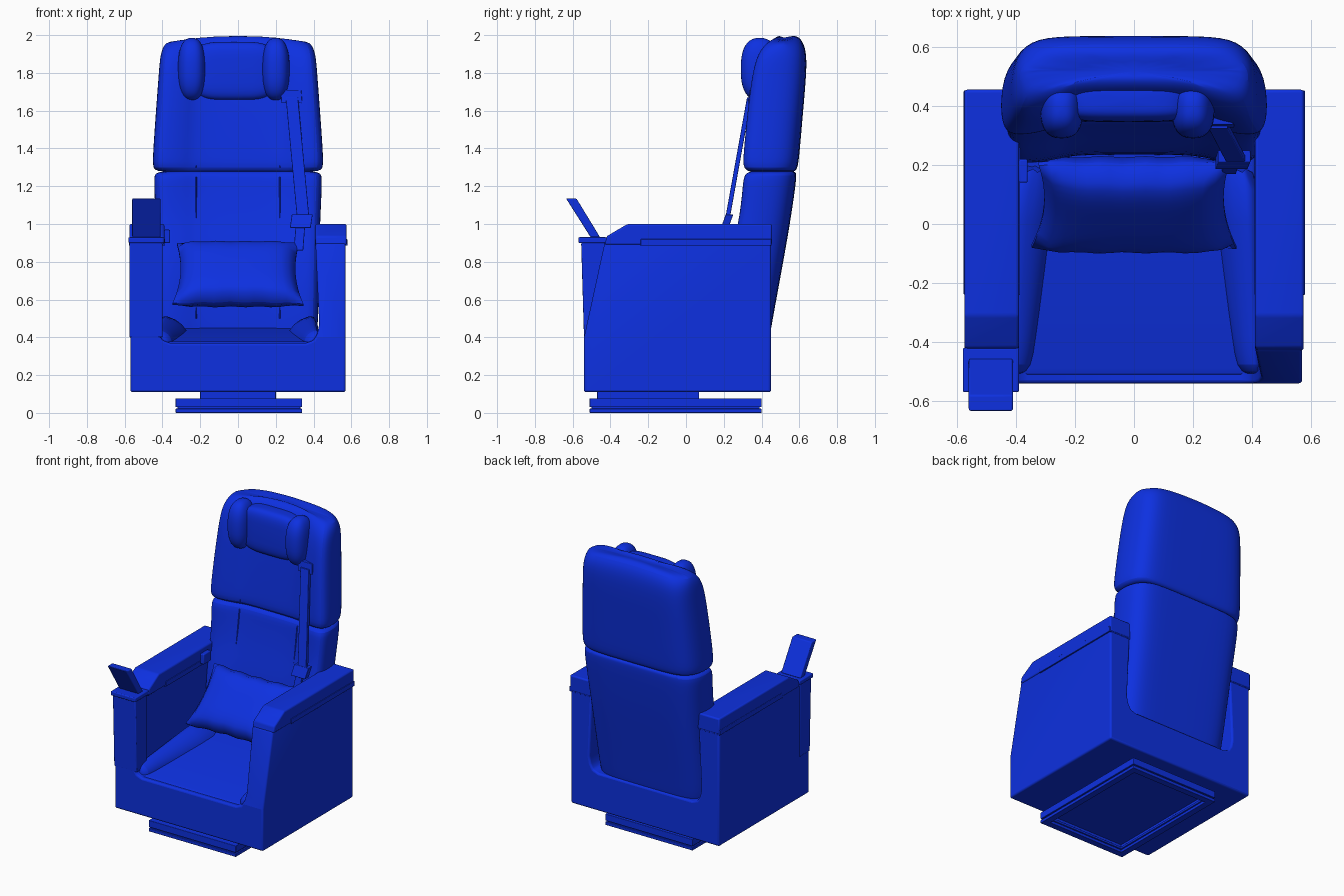
import bpy, bmesh, math
from mathutils import Vector

if "Cube" in bpy.data.objects:
    bpy.data.objects.remove(bpy.data.objects["Cube"])

COLOR = (0.004, 0.03, 0.75, 1)
blue = bpy.data.materials.new("bright_blue")
blue.use_nodes = True
blue.diffuse_color = COLOR
blue.node_tree.nodes["Principled BSDF"].inputs["Base Color"].default_value = COLOR


def finish(name, bm, bevel=0, subsurf=0, smooth=True):
    bmesh.ops.recalc_face_normals(bm, faces=bm.faces)
    me = bpy.data.meshes.new(name)
    bm.to_mesh(me)
    bm.free()
    me.materials.append(blue)
    ob = bpy.data.objects.new(name, me)
    bpy.context.collection.objects.link(ob)
    bpy.ops.object.select_all(action="DESELECT")
    ob.select_set(True)
    bpy.context.view_layer.objects.active = ob
    if smooth:
        bpy.ops.object.shade_smooth_by_angle(angle=math.radians(40))
    if bevel:
        m = ob.modifiers.new("bevel", "BEVEL")
        m.width, m.segments, m.limit_method = bevel, 3, "ANGLE"
    if subsurf:
        m = ob.modifiers.new("subsurf", "SUBSURF")
        m.levels = m.render_levels = subsurf
    return ob


def loft(name, rings, **kw):
    """Skin closed rings of equal length and cap both ends."""
    bm = bmesh.new()
    vs = [[bm.verts.new(p) for p in r] for r in rings]
    n = len(vs[0])
    for a, b in zip(vs, vs[1:]):
        for i in range(n):
            j = (i + 1) % n
            bm.faces.new((a[i], a[j], b[j], b[i]))
    bm.faces.new(vs[0])
    bm.faces.new(vs[-1])
    return finish(name, bm, **kw)


def box(name, x0, x1, y0, y1, z0, z1, bevel=0.006):
    ring = lambda z: [(x0, y0, z), (x1, y0, z), (x1, y1, z), (x0, y1, z)]
    return loft(name, [ring(z0), ring(z1)], bevel=bevel)


def side_prism(name, x0, x1, profile, bevel=0.01):
    return loft(name, [[(x, y, z) for y, z in profile] for x in (x0, x1)], bevel=bevel)


def ellipsoid(name, center, size, power=1.0):
    bm = bmesh.new()
    bmesh.ops.create_uvsphere(bm, u_segments=32, v_segments=20, radius=1)
    for v in bm.verts:
        v.co = Vector([c + s * math.copysign(abs(k) ** power, k)
                       for c, s, k in zip(center, size, v.co)])
    return finish(name, bm)


# Shell: U-shaped tub with a raked front on the left arm
half = [(0.57, 0.11), (0.57, 0.9), (0.41, 0.9), (0.43, 0.47), (0.42, 0.42),
        (0.4, 0.385), (0.36, 0.37)]
outline = half + [(-x, z) for x, z in reversed(half)]
shell = loft("shell", [[(x, y, z) for x, z in outline] for y in (-0.54, 0.45)])
rake = side_prism("rake_cutter", 0.405, 0.7,
                  [(-0.7, 0.4), (-0.54, 0.4), (-0.42, 0.95), (-0.7, 0.95)], bevel=0)
rake.hide_render = True
bpy.context.view_layer.objects.active = shell
cut = shell.modifiers.new("cut", "BOOLEAN")
cut.operation, cut.object = "DIFFERENCE", rake
bpy.ops.object.modifier_apply(modifier="cut")
bpy.data.objects.remove(rake)
m = shell.modifiers.new("bevel", "BEVEL")
m.width, m.segments, m.limit_method = 0.012, 3, "ANGLE"

# Armrest pads with trim strips
pad = [(-0.43, 0.89), (-0.42, 0.935), (-0.31, 1.0), (0.455, 1.0), (0.455, 0.89)]
for side, x0, x1 in (("left", 0.41, 0.575), ("right", -0.575, -0.39)):
    side_prism(side + "_armrest_pad", x0, x1, pad)
    box(side + "_trim_strip", x0 - 0.002, x1 + 0.004, -0.24, 0.452, 0.885, 0.92, 0.003)

# Tray cap and tilted screen on the right arm
side_prism("tray_cap", -0.58, -0.39, [(-0.57, 0.9), (-0.57, 0.93), (-0.42, 0.93), (-0.42, 0.9)], 0.006)
side_prism("tray_support", -0.575, -0.4, [(-0.54, 0.4), (-0.555, 0.9), (-0.43, 0.9), (-0.43, 0.4)], 0.006)
side_prism("tilted_screen", -0.56, -0.41,
           [(-0.505, 0.93), (-0.635, 1.135), (-0.58, 1.135), (-0.455, 0.93)], 0.006)

# Seat cushion, rising a little to the back
side_prism("seat_cushion", -0.41, 0.41,
           [(-0.515, 0.25), (-0.515, 0.37), (-0.49, 0.378), (0.25, 0.45), (0.25, 0.25)], 0.01)

# Side bolsters of the seat
for side, s in (("left", 1), ("right", -1)):
    rings = []
    for k, t in enumerate((0, 0.03, 0.15, 0.4, 0.7, 1)):
        grow = 0.6 if k == 0 else 1
        rx, rz = (0.08 + 0.12 * t) * grow, (0.07 + 0.1 * t) * grow
        rings.append([(s * (0.43 - rx * max(0, math.sin(a))), -0.51 + 0.74 * t,
                       0.37 + rz * math.cos(a)) for a in
                      [math.pi * i / 11 for i in range(12)]])
    loft(side + "_seat_bolster", rings, subsurf=1)


# Backrest: winged cross-section lofted upward
def back_ring(z, w, yf, yc, yb, crown=0.0):
    mid = (yf + yb) / 2
    side = [(0, yb), (0.45, yb), (0.8, yb - 0.005), (0.95, yb - 0.06), (1, mid),
            (1, yf + 0.05), (0.95, yf), (0.8, yf), (0.62, yf + 0.4 * (yc - yf)), (0.5, yc), (0, yc)]
    pts = side + [(-x, y) for x, y in side[-2:0:-1]]
    return [(x * w, y, z - crown * x * x) for x, y in pts]


lower = [back_ring(*r) for r in (
    (0.3, 0.37, 0.27, 0.28, 0.4), (0.32, 0.41, 0.22, 0.24, 0.43), (0.45, 0.425, 0.2, 0.23, 0.45),
    (0.8, 0.43, 0.22, 0.25, 0.515), (1.0, 0.435, 0.28, 0.3, 0.55), (1.2, 0.445, 0.3, 0.335, 0.58),
    (1.265, 0.445, 0.305, 0.34, 0.585), (1.285, 0.42, 0.35, 0.375, 0.58))]
upper = [back_ring(*r) for r in (
    (1.27, 0.42, 0.35, 0.375, 0.57), (1.29, 0.452, 0.3, 0.345, 0.59), (1.36, 0.452, 0.302, 0.35, 0.6),
    (1.6, 0.435, 0.325, 0.375, 0.62), (1.8, 0.42, 0.35, 0.4, 0.638), (1.92, 0.412, 0.38, 0.425, 0.638, 0.02),
    (1.985, 0.39, 0.43, 0.46, 0.61, 0.03), (2.005, 0.35, 0.48, 0.5, 0.57, 0.03))]
loft("lower_backrest", lower, subsurf=2)
loft("upper_backrest", upper, subsurf=2)

# Seam piping on the backrest panel
for side, s in (("left", 1), ("right", -1)):
    for part, x0, z0, y0, x1, z1, y1 in (("lower", 0.222, 0.5, 0.227, 0.222, 1.25, 0.335),
                                         ("upper", 0.222, 1.3, 0.345, 0.215, 1.8, 0.395)):
        loft(f"{side}_{part}_seam", [[(s * x + d, y + e, z) for d, e in
             ((-0.004, 0), (0, -0.006), (0.004, 0), (0, 0.01))]
             for x, y, z in ((x0, y0, z0), (x1, y1, z1))])

# Headrest: centre pad between two bolsters
ellipsoid("headrest_pad", (-0.02, 0.42, 1.81), (0.22, 0.075, 0.155), 0.5)
for side, x in (("left", 0.2), ("right", -0.245)):
    ellipsoid(side + "_headrest_bolster", (x, 0.39, 1.82), (0.073, 0.1, 0.165), 0.8)

# Loose pillow with pinched corners, leaning on the backrest
bm = bmesh.new()
bmesh.ops.create_cube(bm, size=2)
bmesh.ops.subdivide_edges(bm, edges=bm.edges, cuts=15, use_grid_fill=True)
up = Vector((0, 0.29, 0.33)).normalized()
out = Vector((0, -up.z, up.y))
for v in bm.verts:
    u, h, t = v.co
    puff = ((1 - u ** 4) * (1 - h ** 4)) ** 0.5
    x = u * (0.335 - 0.012 * h) * (1 - 0.09 * (1 - h * h))
    y = h * 0.215 * (1 - 0.05 * (1 - u * u)) + 0.004 * math.sin(14 * u) * h
    v.co = Vector((x, 0.065, 0.735)) + up * y + out * t * (0.008 + 0.08 * puff)
finish("pillow", bm)


# Shoulder belt with bracket and buckle
def strap(name, a, b, width, thick=0.012):
    a, b = Vector(a), Vector(b)
    dx, dy = Vector((width / 2, 0, 0)), Vector((0, thick, 0))
    loft(name, [[p - dx - dy, p + dx - dy, p + dx + dy, p - dx + dy] for p in (a, b)], bevel=0.003)


strap("belt_strap", (0.285, 0.335, 1.67), (0.345, 0.22, 1.03), 0.065)
strap("belt_top_bracket", (0.285, 0.345, 1.64), (0.28, 0.355, 1.71), 0.11, 0.018)
strap("belt_buckle", (0.33, 0.205, 0.98), (0.34, 0.23, 1.05), 0.11, 0.02)
strap("belt_tail", (0.32, 0.18, 0.86), (0.33, 0.21, 0.99), 0.05)
box("right_belt_latch", -0.39, -0.36, 0.14, 0.22, 0.9, 0.97)

# Swivel base: open frames under a plate and a pedestal
box("base_pedestal", -0.2, 0.2, -0.47, 0.07, 0.07, 0.13, 0.004)
box("base_plate", -0.31, 0.32, -0.49, 0.38, 0.055, 0.075, 0.004)
for part, z0, z1, g in (("floor", 0, 0.022, 0), ("spacer", 0.018, 0.034, 0.01), ("upper", 0.03, 0.077, 0)):
    x0, x1, y0, y1, t = -0.33 + g, 0.34 - g, -0.51 + g, 0.4 - g, 0.045
    box(part + "_frame_front", x0, x1, y0, y0 + t, z0, z1, 0.003)
    box(part + "_frame_back", x0, x1, y1 - t, y1, z0, z1, 0.003)
    box(part + "_frame_right", x0, x0 + t, y0, y1, z0, z1, 0.003)
    box(part + "_frame_left", x1 - t, x1, y0, y1, z0, z1, 0.003)
